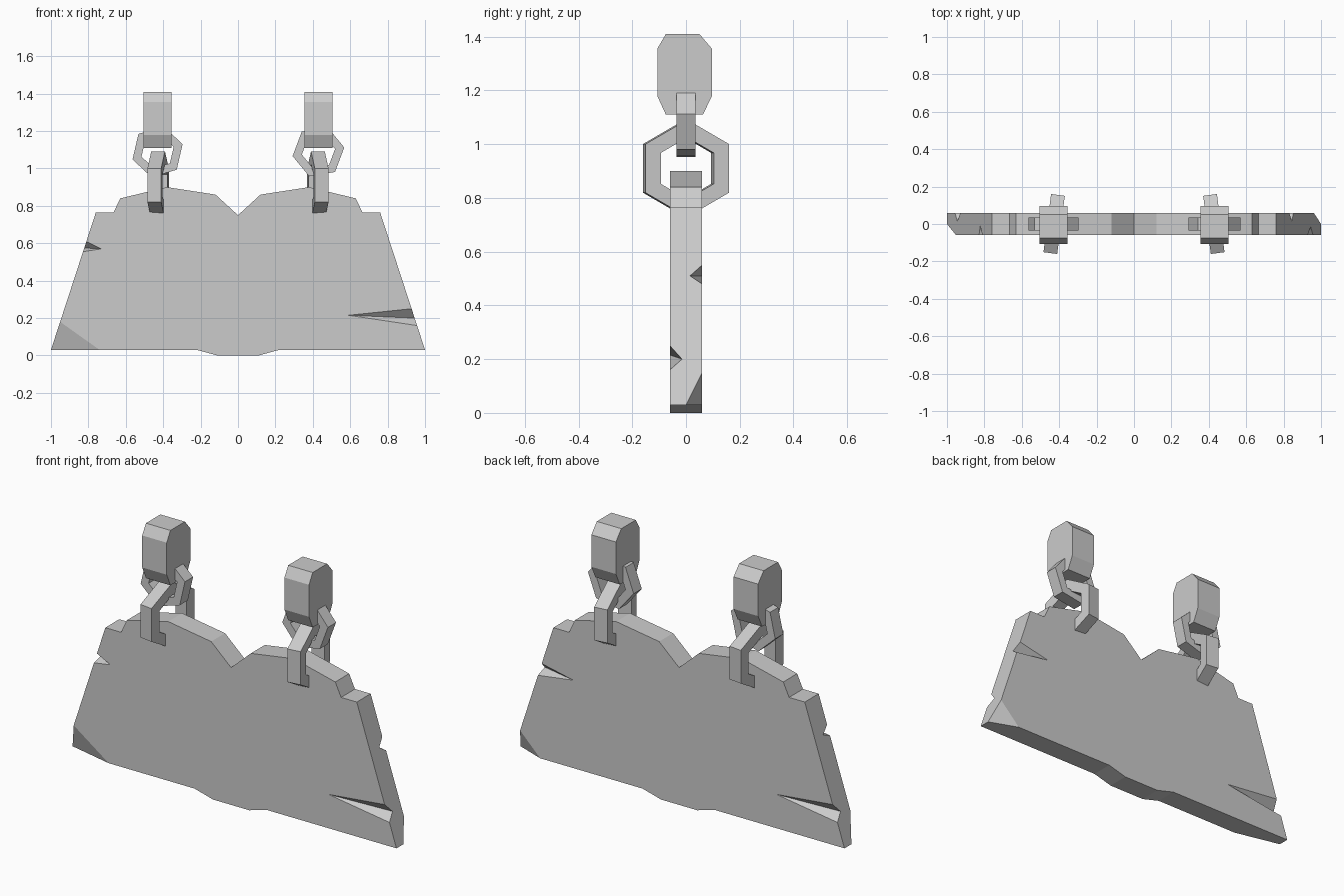
import bpy, bmesh, math
from mathutils import Vector, Matrix

if "Cube" in bpy.data.objects:
    bpy.data.objects.remove(bpy.data.objects["Cube"], do_unlink=True)

GRAY = (0.6, 0.6, 0.6, 1)
stone = bpy.data.materials.new("plain gray")
stone.use_nodes = True
stone.diffuse_color = GRAY
stone.node_tree.nodes["Principled BSDF"].inputs["Base Color"].default_value = GRAY


def add_object(name, bm):
    bmesh.ops.recalc_face_normals(bm, faces=bm.faces)
    mesh = bpy.data.meshes.new(name)
    bm.to_mesh(mesh)
    bm.free()
    mesh.materials.append(stone)
    ob = bpy.data.objects.new(name, mesh)
    bpy.context.collection.objects.link(ob)
    return ob


def prism(points, half):
    """Extrude an (x, z) outline along y, from -half to half."""
    bm = bmesh.new()
    face = bm.faces.new([bm.verts.new((x, -half, z)) for x, z in points])
    out = bmesh.ops.extrude_face_region(bm, geom=[face])["geom"]
    moved = [v for v in out if isinstance(v, bmesh.types.BMVert)]
    bmesh.ops.translate(bm, verts=moved, vec=(0, 2 * half, 0))
    return bm


def hex_ring(name, outer, inner, half, matrix):
    """Six-sided flat link lying in the xz plane."""
    bm = bmesh.new()
    rows = []
    for i in range(6):
        c, s = math.cos(math.tau * i / 6), math.sin(math.tau * i / 6)
        rows.append([bm.verts.new((r * c, y, r * s)) for r, y in
                     ((outer, -half), (outer, half), (inner, half), (inner, -half))])
    for i in range(6):
        a, b = rows[i], rows[(i + 1) % 6]
        for j in range(4):
            k = (j + 1) % 4
            bm.faces.new((a[j], a[k], b[k], b[j]))
    bm.transform(matrix)
    return add_object(name, bm)


# Sign board outline, right half mirrored to the left
T = 0.06
half_outline = [(0.11, 0), (0.22, 0.03), (1, 0.03), (0.76, 0.765), (0.665, 0.765),
                (0.63, 0.84), (0.38, 0.9), (0.12, 0.86)]
outline = half_outline + [(0, 0.75)] + [(-x, z) for x, z in reversed(half_outline)]
board = add_object("sign_board", prism(outline, T))


def cut(points):
    """Subtract the convex hull of the points from the board."""
    bm = bmesh.new()
    verts = [bm.verts.new(p) for p in points]
    bmesh.ops.convex_hull(bm, input=verts)
    cutter = add_object("board_cutter", bm)
    cutter.hide_render = True
    mod = board.modifiers.new("cut", "BOOLEAN")
    mod.operation, mod.solver, mod.object = "DIFFERENCE", "EXACT", cutter
    bpy.context.view_layer.objects.active = board
    bpy.ops.object.modifier_apply(modifier=mod.name)
    bpy.data.objects.remove(cutter, do_unlink=True)


def split(sx, sy, top, low, mid, depth, tip_x, tip_z):
    """Wedge-shaped crack running from the side edge to a tip on the face."""
    def edge(y, z):
        return Vector((sx * (1 - (z - 0.03) * 0.24 / 0.735), sy * y, z))
    tip = Vector((sx * tip_x, sy * T, tip_z))
    a, b, c = edge(T, top), edge(T, low), edge(T - depth, mid)
    deep = tip + 1.3 * (c - tip)
    cut([tip - 0.2 * (c - tip), deep, deep + 2 * (a - c), deep + 2 * (b - c)])


def chip(sx, sy, height, run):
    """Broken bottom corner on one face."""
    side = Vector((sx * (1 - (height - 0.03) * 0.24 / 0.735), sy * T, height))
    floor = Vector((sx * run, sy * T, 0.03))
    end = Vector((sx, 0, 0.03))
    mid = (side + floor + end) / 3
    n = (floor - side).cross(end - side).normalized()
    n *= 1 if n.x * sx > 0 else -1
    corners = [mid + 3 * (p - mid) for p in (side, floor, end)]
    cut(corners + [p + 0.4 * n for p in corners])


# Cracks and broken corners
split(1, -1, 0.25, 0.16, 0.2, 0.045, 0.59, 0.215)
split(-1, -1, 0.61, 0.555, 0.575, 0.05, 0.73, 0.57)
split(1, 1, 0.55, 0.48, 0.51, 0.045, 0.64, 0.51)
split(-1, 1, 0.25, 0.16, 0.2, 0.045, 0.59, 0.215)
chip(-1, -1, 0.18, 0.74)
chip(1, 1, 0.15, 0.84)

# Hanging chains: block, upper link, lower link through the board
block_profile = [(-0.075, 1.41), (0.05, 1.41), (0.097, 1.355), (0.097, 1.18),
                 (0.063, 1.11), (-0.075, 1.11), (-0.107, 1.18), (-0.107, 1.355)]
for side, sx, tilt in (("right", -1, 17), ("left", 1, 9.5)):
    x = 0.43 * sx
    bm = prism(block_profile, 0.074)
    bm.transform(Matrix.Translation((x, 0, 0)) @ Matrix.Rotation(math.pi / 2, 4, "Z"))
    add_object(side + "_chain_block", bm)
    hex_ring(side + "_upper_link", 0.14, 0.09, 0.035,
             Matrix.Translation((x, 0, 1.089)) @ Matrix.Rotation(-math.radians(tilt), 4, "Y"))
    hex_ring(side + "_lower_link", 0.181, 0.115, 0.037,
             Matrix.Translation((0.427 * sx, 0, 0.91))
             @ Matrix.Rotation(math.radians(90 + 7.5 * sx), 4, "Z")
             @ Matrix.Rotation(math.radians(30), 4, "Y"))
